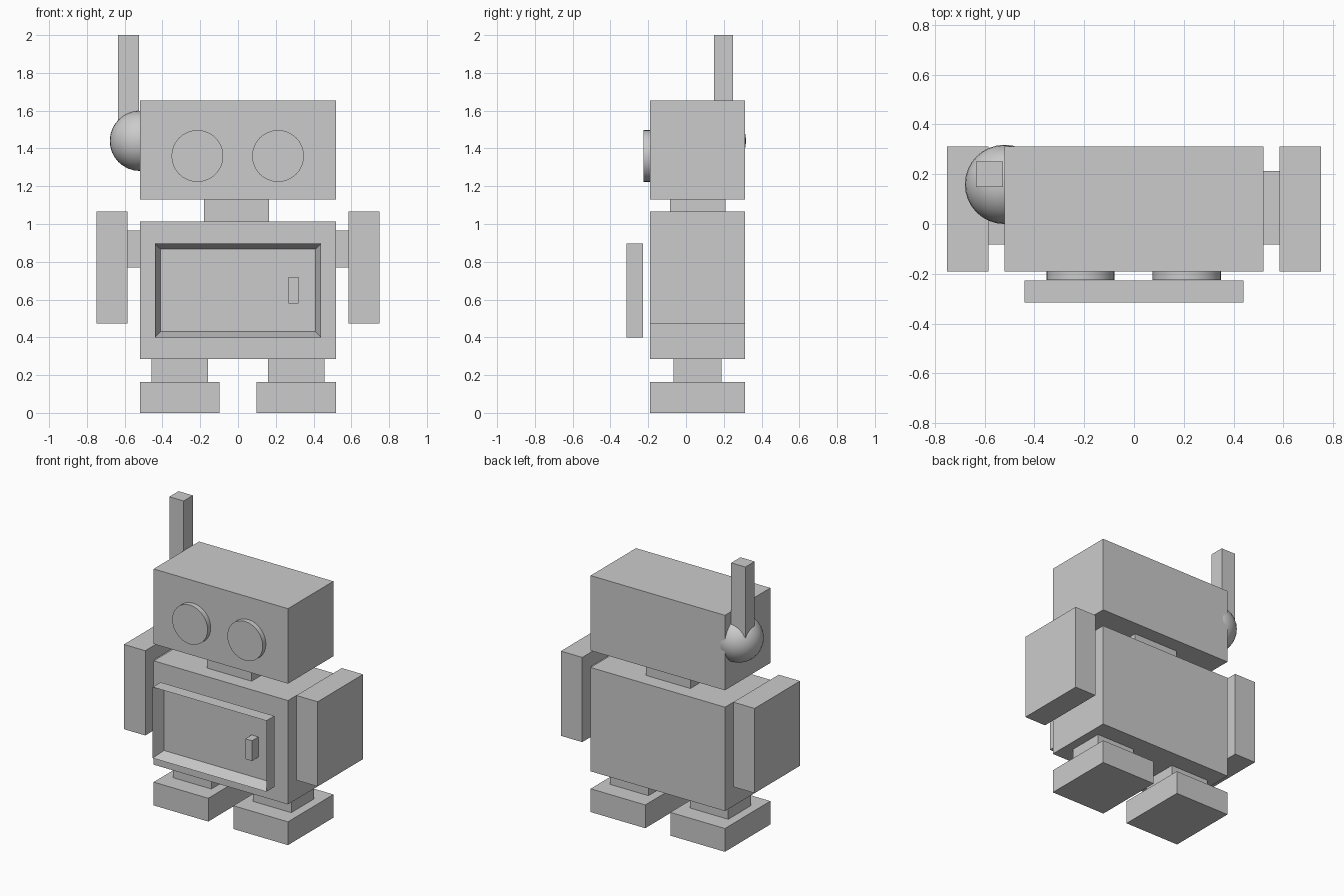
import bpy
import bmesh
import math
from mathutils import Matrix, Vector

default = bpy.data.objects.get("Cube")
if default:
    bpy.data.objects.remove(default, do_unlink=True)

grey = bpy.data.materials.new("plain grey")
grey.use_nodes = True
tone = (0.6, 0.6, 0.6, 1)
grey.diffuse_color = tone
grey.node_tree.nodes["Principled BSDF"].inputs["Base Color"].default_value = tone

FRONT, BACK = -0.19, 0.312


def add_part(name, bm, smooth=False):
    mesh = bpy.data.meshes.new(name)
    bm.to_mesh(mesh)
    bm.free()
    mesh.materials.append(grey)
    obj = bpy.data.objects.new(name, mesh)
    bpy.context.collection.objects.link(obj)
    if smooth:
        bpy.ops.object.select_all(action="DESELECT")
        obj.select_set(True)
        bpy.context.view_layer.objects.active = obj
        bpy.ops.object.shade_smooth_by_angle(angle=math.radians(35))
    return obj


def box_mesh(x, y, z):
    """Box from (low, high) ranges on each axis."""
    low, high = (Vector(c) for c in zip(x, y, z))
    bm = bmesh.new()
    place = Matrix.Translation((low + high) / 2) @ Matrix.Diagonal((*(high - low), 1))
    bmesh.ops.create_cube(bm, size=1, matrix=place)
    return bm


def box(name, x, y, z):
    return add_part(name, box_mesh(x, y, z))


# Trunk and head
box("body", (-0.52, 0.52), (FRONT, BACK), (0.285, 1.012))
box("neck", (-0.18, 0.165), (-0.085, 0.208), (1.0, 1.14))
box("head", (-0.52, 0.52), (FRONT, BACK), (1.13, 1.655))

# Eyes: shallow discs on the face
for side, x in (("right", -0.215), ("left", 0.212)):
    bm = bmesh.new()
    place = Matrix.Translation((x, -0.205, 1.36)) @ Matrix.Rotation(math.pi / 2, 4, "X")
    bmesh.ops.create_cone(bm, cap_ends=True, segments=32, radius1=0.137,
                          radius2=0.137, depth=0.04, matrix=place)
    add_part(side + "_eye", bm, smooth=True)

# Arms, legs and feet
for side, s in (("right", -1), ("left", 1)):
    def span(a, b):
        return sorted((s * a, s * b))
    box(side + "_shoulder", span(0.51, 0.59), (-0.083, 0.213), (0.77, 0.965))
    box(side + "_arm", span(0.585, 0.75), (FRONT, BACK), (0.472, 1.065))
    box(side + "_leg", span(0.16, 0.458), (-0.065, 0.187), (0.15, 0.295))
    box(side + "_foot", span(0.097, 0.52), (FRONT, BACK), (0, 0.163))

# Chest door: a tray with a raised rim, held clear of the body
bm = box_mesh((-0.44, 0.44), (-0.315, -0.227), (0.4, 0.897))
face = min(bm.faces, key=lambda f: f.calc_center_median().y)
bmesh.ops.inset_region(bm, faces=[face], thickness=0.042)
bmesh.ops.translate(bm, verts=face.verts, vec=(0, 0.083, 0))
add_part("chest_door", bm)
box("door_handle", (0.268, 0.32), (-0.302, -0.23), (0.578, 0.72))

# Antenna and its ball joint on the right of the head
bm = bmesh.new()
bmesh.ops.create_uvsphere(bm, u_segments=32, v_segments=16, radius=0.159,
                          matrix=Matrix.Translation((-0.52, 0.159, 1.44)))
add_part("antenna_ball", bm, smooth=True)
box("antenna", (-0.635, -0.525), (0.148, 0.25), (1.44, 2.0))
